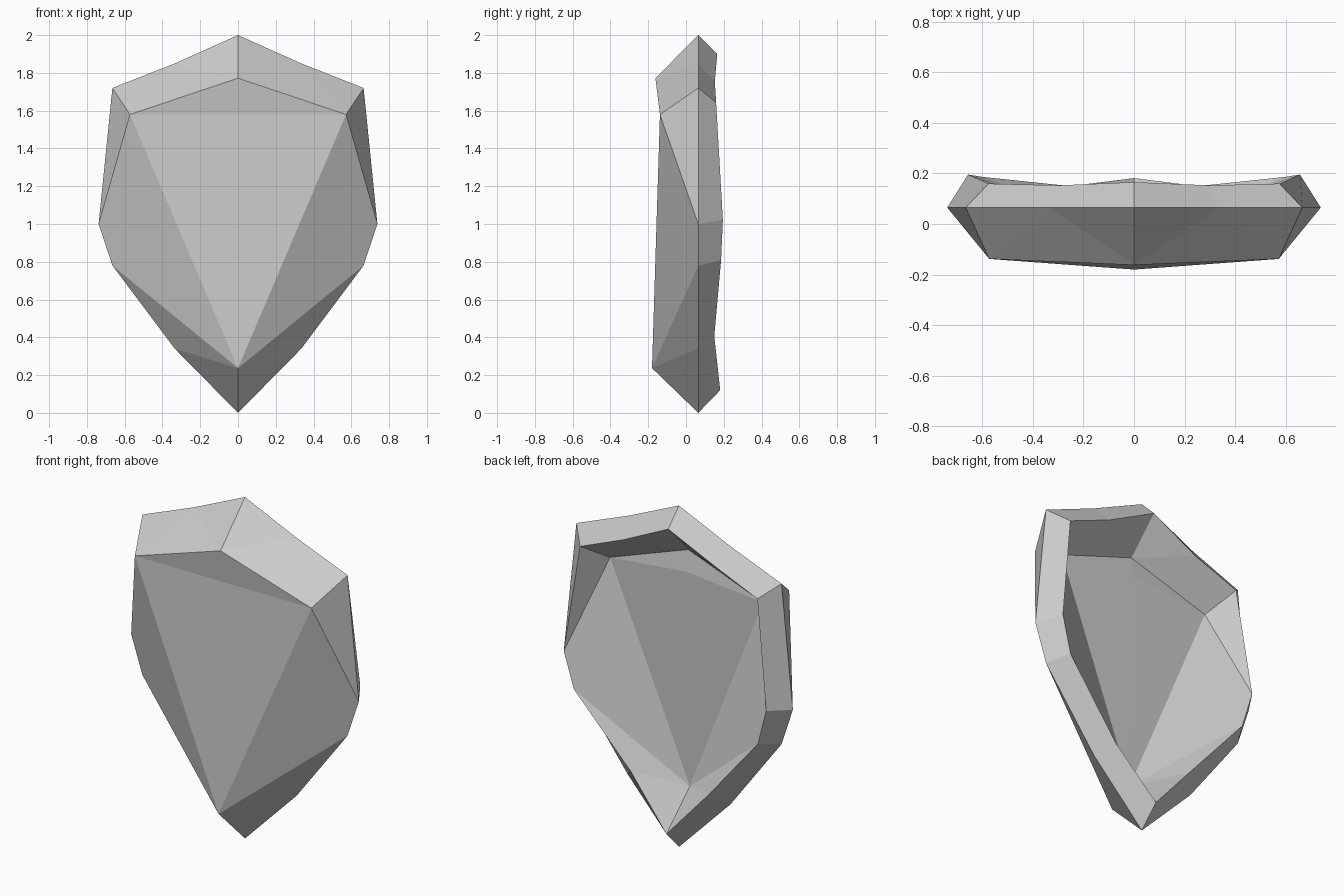
import bpy

if "Cube" in bpy.data.objects:
    bpy.data.objects.remove(bpy.data.objects["Cube"])

# Right half of the faceted shield front: rim points, then raised front points
R = 0.065
verts = [(0, R, 2.0), (.335, R, 1.85), (.665, R, 1.72), (.738, R, 1.0),
         (.665, R, .78), (.335, R, .34), (0, R, 0),
         (0, -.162, 1.772), (.572, -.138, 1.58), (0, -.18, .237), (0, -.138, 1.58)]
faces = [(7, 8, 1), (7, 1, 0), (8, 2, 1),      # top bevel
         (8, 3, 2), (9, 4, 3, 8),              # side
         (9, 5, 4), (9, 6, 5),                 # bottom point
         (10, 8, 7), (9, 8, 10)]               # front panel
mesh = bpy.data.meshes.new("shield")
mesh.from_pydata(verts, [], faces)
shield = bpy.data.objects.new("shield", mesh)
bpy.context.collection.objects.link(shield)

# Mirror to the full front
mirror = shield.modifiers.new("mirror", 'MIRROR')
mirror.use_clip = True

# Thicken backwards into a hollow shell
shell = shield.modifiers.new("thickness", 'SOLIDIFY')
shell.thickness = 0.135
shell.offset = -1
shell.use_even_offset = True
